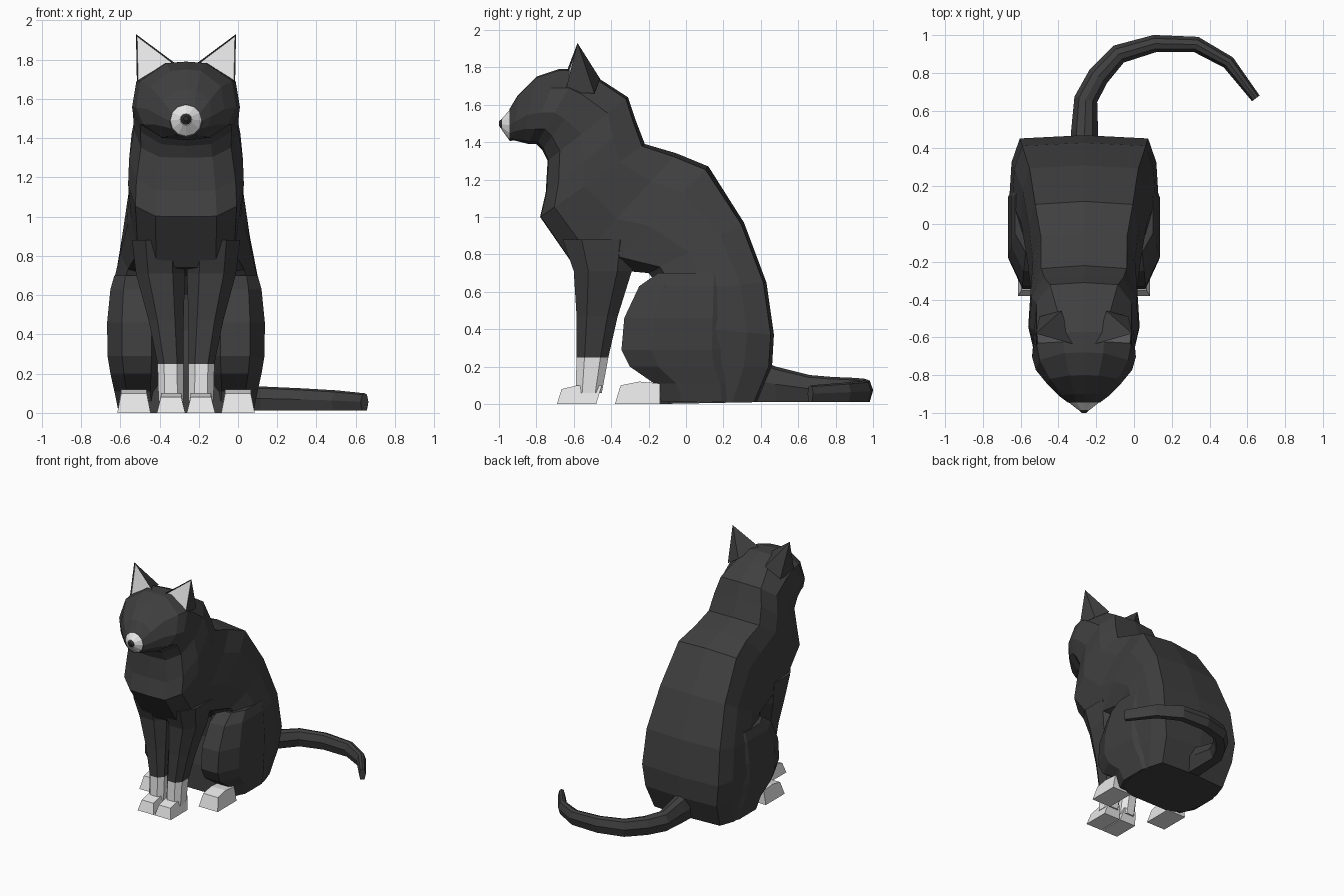
import bpy, bmesh, math
from mathutils import Vector

cube = bpy.data.objects.get("Cube")
if cube:
    bpy.data.objects.remove(cube)

CX = -0.265  # the body's middle plane


def material(name, rgb):
    m = bpy.data.materials.new(name)
    m.use_nodes = True
    m.diffuse_color = (*rgb, 1)
    m.node_tree.nodes["Principled BSDF"].inputs["Base Color"].default_value = (*rgb, 1)
    return m


MATS = [material("charcoal fur", (0.05, 0.05, 0.05)),
        material("white fur", (0.8, 0.8, 0.8)),
        material("dark nose", (0.03, 0.03, 0.03))]


def finish(name, bm, rule=None):
    bmesh.ops.recalc_face_normals(bm, faces=bm.faces)
    if rule:
        for f in bm.faces:
            f.material_index = rule(f.calc_center_median())
    mesh = bpy.data.meshes.new(name)
    bm.to_mesh(mesh)
    bm.free()
    for m in MATS:
        mesh.materials.append(m)
    ob = bpy.data.objects.new(name, mesh)
    bpy.context.collection.objects.link(ob)
    return ob


def loft(rings):
    bm = bmesh.new()
    loops = [[bm.verts.new(p) for p in ring] for ring in rings]
    n = len(loops[0])
    for a, b in zip(loops, loops[1:]):
        for i in range(n):
            j = (i + 1) % n
            bm.faces.new((a[i], a[j], b[j], b[i]))
    bm.faces.new(loops[0])
    bm.faces.new(loops[-1])
    return bm


# Half cross-sections (across, from front to back) for trunk and head
TRUNK = [(0, 0), (.55, 0), (.88, .12), (1, .42), (.97, .75), (.86, .97), (0, 1)]
HEAD = [(0, 0), (.45, .03), (.85, .2), (1, .42), (.92, .75), (.4, .98), (0, 1)]


def section(front, back, w, blend):
    half = []
    for (u0, t0), (u1, t1) in zip(TRUNK, HEAD):
        u, t = u0 + (u1 - u0) * blend, t0 + (t1 - t0) * blend
        p = Vector((0, *front)).lerp(Vector((0, *back)), t)
        half.append((u * w, p.y, p.z))
    other = [(-x, y, z) for x, y, z in half[-2:0:-1]]
    return [(CX + x, y, z) for x, y, z in half + other]


# Trunk, neck: belly or throat point, spine point, half width, roundness
trunk = [((-.15, 0), (.38, .01), .34, 0), ((-.14, .2), (.46, .2), .37, 0),
         ((-.1, .42), (.47, .37), .395, 0), ((-.12, .6), (.43, .65), .38, 0),
         ((-.2, .7), (.31, .97), .335, 0), ((-.42, .72), (.12, 1.27), .3, 0),
         ((-.6, .74), (-.05, 1.34), .28, .1), ((-.78, 1), (-.22, 1.39), .295, .2),
         ((-.75, 1.13), (-.27, 1.52), .29, .3), ((-.74, 1.3), (-.31, 1.64), .265, .4)]
head = [trunk[-1], ((-.77, 1.36), (-.48, 1.75), .27, .8), ((-.8, 1.39), (-.57, 1.79), .275, 1),
        ((-.84, 1.39), (-.68, 1.79), .255, 1), ((-.88, 1.4), (-.8, 1.75), .195, 1),
        ((-.92, 1.41), (-.9, 1.65), .13, 1)]
finish("body", loft([section(*r) for r in trunk]))


# Muzzle rings close the head; the tip carries the nose
def disc(y, z, r):
    return [(CX + r * math.sin(a), y, z - r * math.cos(a))
            for a in (math.tau * i / 12 for i in range(12))]


finish("head", loft([section(*r) for r in head] + [disc(-.945, 1.49, .085)]))
finish("muzzle", loft([disc(-.94, 1.49, .086), disc(-.985, 1.495, .03)]), lambda c: 1)
finish("nose", loft([disc(-.98, 1.495, .033), disc(-1, 1.5, .012)]), lambda c: 2)


def slab(x0, x1, y0, y1, z, tilt=0, cut=.25):
    """Chamfered rectangle; the back edge is raised by tilt."""
    dx, dy = (x1 - x0) * cut, (y1 - y0) * cut
    pts = [(x0 + dx, y0), (x1 - dx, y0), (x1, y0 + dy), (x1, y1 - dy),
           (x1 - dx, y1), (x0 + dx, y1), (x0, y1 - dy), (x0, y0 + dy)]
    return [(x, y, z + tilt * (y - y0) / (y1 - y0)) for x, y in pts]


def paired(name, rings, rule=None):
    for side, s in (("left", 1), ("right", -1)):
        moved = [[(CX + s * x, y, z) for x, y, z in ring] for ring in rings]
        finish(side + "_" + name, loft(moved), rule)


# Haunches
paired("thigh", [slab(.12, .345, -.13, .3, .01), slab(.12, .365, -.17, .3, .11),
                 slab(.11, .385, -.3, .3, .2), slab(.1, .4, -.345, .3, .29),
                 slab(.1, .402, -.33, .3, .46), slab(.12, .385, -.25, .28, .63),
                 slab(.14, .365, -.15, .25, .7)])

# Front legs with white socks
paired("front_leg", [slab(.012, .14, -.59, -.45, .06), slab(.012, .145, -.585, -.415, .25),
                     slab(.012, .19, -.585, -.365, .47), slab(.005, .255, -.6, -.29, .71),
                     slab(.0, .275, -.66, -.25, .88)], lambda c: int(c.z < .24))


# Paws: side profile pulled across, narrower at the top
def paw(name, x0, x1, profile):
    rings = [[(x, y, z) for y, z in profile] for x in (x0, x1)]
    inset = [[(x + s * .02 * (z > .05), y, z) for x, y, z in r]
             for r, s in zip(rings, (1, -1))]
    paired(name, inset, lambda c: 1)


paw("front_paw", .004, .148, [(-.69, 0), (-.665, .08), (-.58, .1), (-.45, .1), (-.48, 0)])
paw("back_paw", .18, .35, [(-.38, 0), (-.35, .1), (-.25, .12), (-.14, .11), (-.14, 0)])

# Ears with inset white inner faces
for side, s in (("left", 1), ("right", -1)):
    bm = bmesh.new()
    pts = [(.25, -.645, 1.67), (.06, -.635, 1.785), (.12, -.46, 1.74),
           (.235, -.49, 1.66), (.255, -.58, 1.93)]
    outer, inner, back, rear, tip = [bm.verts.new((CX + s * x, y, z)) for x, y, z in pts]
    front = bm.faces.new((outer, inner, tip))
    for f in ((inner, back, tip), (back, rear, tip), (rear, outer, tip),
              (outer, inner, back, rear)):
        bm.faces.new(f)
    bmesh.ops.recalc_face_normals(bm, faces=bm.faces)
    bmesh.ops.inset_individual(bm, faces=[front], thickness=.012, depth=-.008)
    front.material_index = 1
    finish(side + "_ear", bm)

# Tail swept along the ground: x, y, half width, height
path = [(-.265, .36, .075, .25), (-.262, .48, .072, .2), (-.255, .66, .062, .155),
        (-.19, .78, .058, .145), (-.08, .9, .052, .14), (.11, .955, .046, .135),
        (.33, .95, .042, .125), (.5, .855, .036, .115), (.645, .665, .025, .1)]
rings = []
for i, (x, y, w, h) in enumerate(path):
    a, b = path[max(i - 1, 0)], path[min(i + 1, len(path) - 1)]
    across = Vector((b[1] - a[1], a[0] - b[0])).normalized() * w
    low = .012
    shape = [(-.6, 0), (.6, 0), (1, .5), (.6, .92), (0, 1), (-.6, .92), (-1, .5)]
    rings.append([(x + across.x * u, y + across.y * u, low + (h - low) * t) for u, t in shape])
finish("tail", loft(rings))
